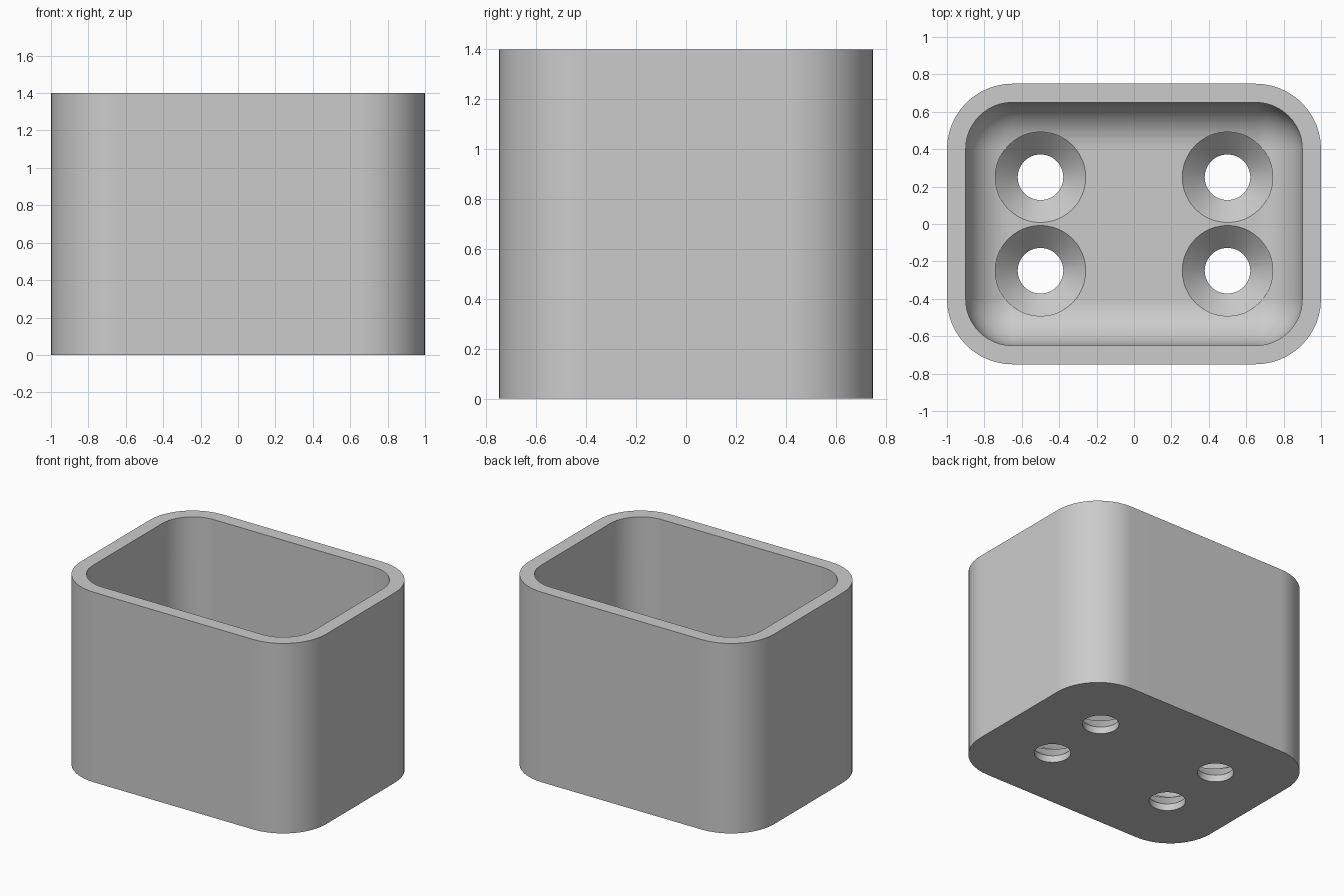
import bpy, bmesh, math

if "Cube" in bpy.data.objects:
    bpy.data.objects.remove(bpy.data.objects["Cube"], do_unlink=True)

WALL, FLOOR, HEIGHT = 0.1, 0.17, 1.4
HOLE_R, SINK_R, LIP = 0.122, 0.242, 0.05

grey = bpy.data.materials.new("light_grey")
grey.use_nodes = True
grey.diffuse_color = (0.6, 0.6, 0.6, 1)
grey.node_tree.nodes["Principled BSDF"].inputs["Base Color"].default_value = (0.6, 0.6, 0.6, 1)


def make_object(name, bm):
    bmesh.ops.recalc_face_normals(bm, faces=bm.faces)
    mesh = bpy.data.meshes.new(name)
    bm.to_mesh(mesh)
    bm.free()
    mesh.materials.append(grey)
    obj = bpy.data.objects.new(name, mesh)
    bpy.context.collection.objects.link(obj)
    return obj


def rounded_box(name, width, depth, bottom, top, radius, vertical_only):
    bm = bmesh.new()
    bmesh.ops.create_cube(bm, size=1)
    for v in bm.verts:
        v.co.x *= width
        v.co.y *= depth
        v.co.z = top if v.co.z > 0 else bottom
    edges = [e for e in bm.edges
             if not vertical_only or abs(e.verts[0].co.z - e.verts[1].co.z) > 0.1]
    bmesh.ops.bevel(bm, geom=edges, offset=radius, segments=12, profile=0.5, affect='EDGES')
    return make_object(name, bm)


def countersink_cutter(name, x, y, sides=48):
    # straight bore, cone, then a straight clearance above the floor
    profile = [(HOLE_R, -0.1), (HOLE_R, LIP), (SINK_R, FLOOR), (SINK_R, FLOOR + 0.2)]
    bm = bmesh.new()
    rings = [[bm.verts.new((x + r * math.cos(math.tau * i / sides),
                            y + r * math.sin(math.tau * i / sides), z))
              for i in range(sides)] for r, z in profile]
    for low, high in zip(rings, rings[1:]):
        for i in range(sides):
            j = (i + 1) % sides
            bm.faces.new((low[i], low[j], high[j], high[i]))
    bm.faces.new(rings[0][::-1])
    bm.faces.new(rings[-1])
    return make_object(name, bm)


# Outer body, and the filleted cavity that runs out through its top
body = rounded_box("open_box", 2, 1.5, 0, HEIGHT, 0.35, True)
cutters = [rounded_box("cavity_cutter", 2 - 2 * WALL, 1.5 - 2 * WALL,
                       FLOOR, HEIGHT + 0.5, 0.25, False)]

# Four countersunk screw holes in the floor
for x in (-0.5, 0.5):
    for y in (-0.25, 0.25):
        cutters.append(countersink_cutter("screw_hole_cutter", x, y))

for cutter in cutters:
    cutter.hide_render = True
    mod = body.modifiers.new("cut", 'BOOLEAN')
    mod.operation = 'DIFFERENCE'
    mod.solver = 'EXACT'
    mod.object = cutter

# Apply the cuts and drop the cutters
bpy.context.view_layer.update()
depsgraph = bpy.context.evaluated_depsgraph_get()
result = bpy.data.meshes.new_from_object(body.evaluated_get(depsgraph))
body.modifiers.clear()
body.data = result
for cutter in cutters:
    bpy.data.objects.remove(cutter, do_unlink=True)
body.data.materials.clear()
body.data.materials.append(grey)

# Smooth fillets with crisp rims
bpy.ops.object.select_all(action='DESELECT')
body.select_set(True)
bpy.context.view_layer.objects.active = body
bpy.ops.object.shade_smooth_by_angle(angle=math.radians(25))
weighted = body.modifiers.new("even_shading", 'WEIGHTED_NORMAL')
weighted.keep_sharp = True
